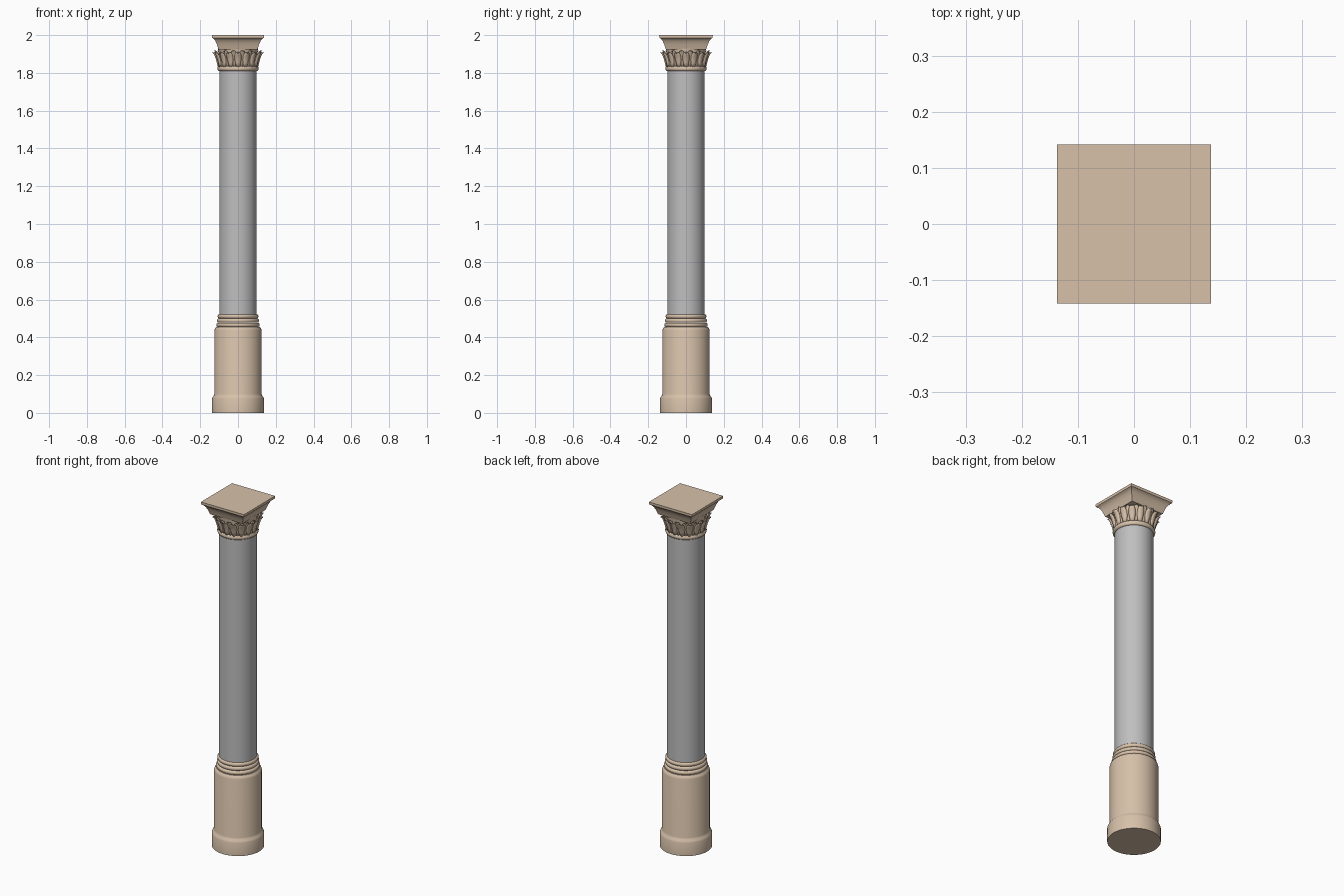
import bpy, bmesh, math
from math import sin, cos, pi

if "Cube" in bpy.data.objects:
    bpy.data.objects.remove(bpy.data.objects["Cube"])


def material(name, rgb):
    m = bpy.data.materials.new(name)
    m.diffuse_color = (*rgb, 1.0)
    m.use_nodes = True
    m.node_tree.nodes["Principled BSDF"].inputs["Base Color"].default_value = m.diffuse_color
    return m


SAND = material("sandstone", (0.680, 0.535, 0.400))
GREY = material("grey_stone", (0.520, 0.520, 0.520))


def finish(name, bm, mat, angle=35):
    bmesh.ops.recalc_face_normals(bm, faces=bm.faces[:])
    me = bpy.data.meshes.new(name)
    bm.to_mesh(me)
    bm.free()
    me.materials.append(mat)
    me.shade_smooth()
    me.set_sharp_from_angle(angle=math.radians(angle))
    ob = bpy.data.objects.new(name, me)
    bpy.context.collection.objects.link(ob)
    return ob


def lathe(name, profile, mat, n=64, phase=0.0, sx=1.0, sy=1.0, angle=35):
    """Stack of rings (radius, height) closed by caps."""
    bm = bmesh.new()
    rings = [[bm.verts.new((r * sx * cos(phase + 2 * pi * i / n),
                            r * sy * sin(phase + 2 * pi * i / n), z))
              for i in range(n)] for r, z in profile]
    for a, b in zip(rings, rings[1:]):
        for i in range(n):
            j = (i + 1) % n
            bm.faces.new((a[i], a[j], b[j], b[i]))
    bm.faces.new(rings[0][::-1])
    bm.faces.new(rings[-1])
    return finish(name, bm, mat, angle)


def bead(r_out, z0, z1, bulge, steps=8):
    """Half-round moulding profile between two heights."""
    mid, half = (z0 + z1) / 2, (z1 - z0) / 2
    return [(r_out - bulge + bulge * sin(pi * k / steps), mid - half * cos(pi * k / steps))
            for k in range(steps + 1)]


# Round pedestal with plinth and chamfered shoulders
lathe("pedestal", [(0.137, 0), (0.137, 0.076), (0.134, 0.084), (0.127, 0.093), (0.125, 0.100),
                   (0.125, 0.437), (0.122, 0.447), (0.114, 0.455), (0.098, 0.456)], SAND)

# Three stacked base mouldings
for i, r in enumerate((0.115, 0.111, 0.108)):
    z = 0.455 + i * 0.0225
    lathe(f"base_ring_{i + 1}", bead(r, z, z + 0.0222, 0.009), SAND)

# Plain shaft
lathe("shaft", [(0.099, 0.515), (0.099, 1.815)], GREY)

# Capital: necking ring and bell
lathe("neck_ring", bead(0.109, 1.810, 1.836, 0.010), SAND)
lathe("bell", [(0.096, 1.830), (0.097, 1.865), (0.100, 1.895), (0.106, 1.930)], SAND)


def leaf_row(name, count, phase, rows):
    """Ring of ribbed leaves; each row is (radius, height, half width)."""
    bm = bmesh.new()
    columns = ((-1, -0.005), (-0.5, 0.001), (0, 0.003), (0.5, 0.001), (1, -0.005))
    for k in range(count):
        a = phase + 2 * pi * k / count
        grid = []
        for r, z, w in rows:
            line = []
            for u, bump in columns:
                rad, t = r + bump, u * w
                line.append(bm.verts.new((rad * cos(a) - t * sin(a),
                                          rad * sin(a) + t * cos(a), z - abs(u) * 0.003)))
            grid.append(line)
        for p, q in zip(grid, grid[1:]):
            for c in range(4):
                bm.faces.new((p[c], p[c + 1], q[c + 1], q[c]))
    ob = finish(name, bm, SAND, 40)
    sol = ob.modifiers.new("thickness", "SOLIDIFY")
    sol.thickness = 0.004
    sol.offset = -1
    return ob


# Front leaves curl outward at their tips, back leaves fill the gaps
leaf_row("front_leaves", 16, 0.0,
         [(0.101, 1.834, 0.008), (0.105, 1.855, 0.012), (0.111, 1.877, 0.016),
          (0.118, 1.895, 0.016), (0.126, 1.908, 0.012), (0.131, 1.911, 0.007),
          (0.133, 1.906, 0.002)])
leaf_row("back_leaves", 16, pi / 16,
         [(0.099, 1.836, 0.006), (0.101, 1.865, 0.009), (0.106, 1.890, 0.014),
          (0.114, 1.909, 0.013), (0.122, 1.919, 0.008), (0.127, 1.918, 0.002)])

# Square abacus with a hollow flare beneath the slab
flare = [(0.104, 1.924), (0.107, 1.932), (0.114, 1.953), (0.122, 1.970),
         (0.131, 1.981), (0.1385, 1.985), (0.1395, 2.0)]
abacus = lathe("abacus", [(h * math.sqrt(2), z) for h, z in flare], SAND, n=4, phase=pi / 4,
               sx=0.1375 / 0.1395, sy=0.142 / 0.1395, angle=30)
